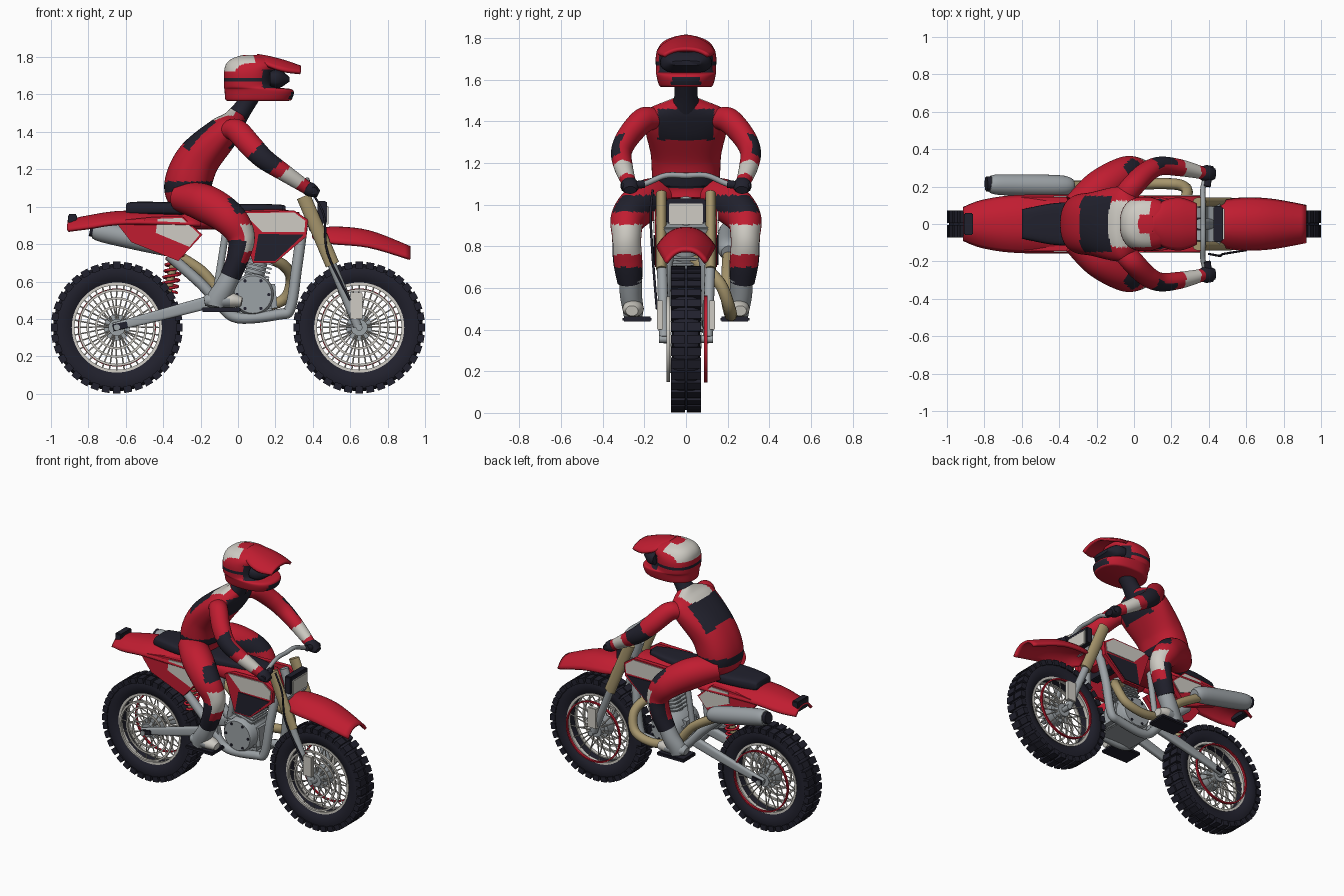
import bpy, bmesh, math
from mathutils import Vector, Matrix

if "Cube" in bpy.data.objects:
    bpy.data.objects.remove(bpy.data.objects["Cube"])


def material(name, rgb):
    m = bpy.data.materials.new(name)
    m.use_nodes = True
    m.diffuse_color = (*rgb, 1)
    m.node_tree.nodes["Principled BSDF"].inputs["Base Color"].default_value = (*rgb, 1)
    return m


RED = material("red", (.53, .012, .030))
BLACK = material("blue black", (.015, .015, .026))
WHITE = material("off white", (.62, .60, .55))
GREY = material("metal grey", (.33, .36, .38))
TAN = material("tan metal", (.38, .30, .15))


def finish(name, mesh, mats, angle=40):
    if isinstance(mesh, bmesh.types.BMesh):
        bm, mesh = mesh, bpy.data.meshes.new(name)
        bmesh.ops.recalc_face_normals(bm, faces=bm.faces[:])
        bm.to_mesh(mesh)
        bm.free()
    for m in mats:
        mesh.materials.append(m)
    ob = bpy.data.objects.new(name, mesh)
    bpy.context.collection.objects.link(ob)
    bpy.ops.object.select_all(action='DESELECT')
    ob.select_set(True)
    bpy.context.view_layer.objects.active = ob
    bpy.ops.object.shade_smooth_by_angle(angle=math.radians(angle))
    return ob


def smooth_path(pts, steps):
    """Catmull-Rom interpolation of equal-length tuples."""
    p = [pts[0], *pts, pts[-1]]
    out = []
    for i in range(1, len(p) - 2):
        for k in range(steps):
            t = k / steps
            out.append([b + .5 * t * (c - a + t * (2 * a - 5 * b + 4 * c - d + t * (3 * (b - c) + d - a)))
                        for a, b, c, d in zip(p[i - 1], p[i], p[i + 1], p[i + 2])])
    return out + [list(pts[-1])]


def loft(name, stations, mats, rule=None, sides=28, steps=6, power=1.0, axis=None):
    """Skin rings (x, y, z, half width, half depth) along a path."""
    st = smooth_path(stations, steps)
    bm, rings = bmesh.new(), []
    soft = lambda v: math.copysign(abs(v) ** power, v)
    for i, (x, y, z, a, b) in enumerate(st):
        t = (Vector(st[min(i + 1, len(st) - 1)][:3]) - Vector(st[max(i - 1, 0)][:3])).normalized()
        t = Vector(axis) if axis else t
        side = (Vector((0, 1, 0)) - t * t.y).normalized()
        up = t.cross(side)
        angles = [math.tau * k / sides for k in range(sides)]
        rings.append([bm.verts.new(Vector((x, y, z)) + side * a * soft(math.cos(q)) + up * b * soft(math.sin(q)))
                      for q in angles])
    for r, n in zip(rings, rings[1:]):
        for k in range(sides):
            bm.faces.new((r[k], r[(k + 1) % sides], n[(k + 1) % sides], n[k]))
    bm.faces.new(rings[0])
    bm.faces.new(rings[-1])
    bmesh.ops.recalc_face_normals(bm, faces=bm.faces[:])
    if rule:
        for f in bm.faces:
            f.material_index = rule(f.calc_center_median(), f.normal)
    return finish(name, bm, mats, 50)


def shell(name, stations, mat, thick=.018, cols=16):
    """Arched sheet from (x, z, half width, side drop)."""
    bm = bmesh.new()
    rows = [[bm.verts.new((x, w * (2 * k / cols - 1), z - d * abs(2 * k / cols - 1) ** 2.5)) for k in range(cols + 1)]
            for x, z, w, d in smooth_path(stations, 5)]
    for r, n in zip(rows, rows[1:]):
        for k in range(cols):
            bm.faces.new((r[k], r[k + 1], n[k + 1], n[k]))
    ob = finish(name, bm, [mat])
    mod = ob.modifiers.new("thickness", 'SOLIDIFY')
    mod.thickness, mod.offset = thick, 0
    return ob


def tube(name, pts, r, mat, smooth=True):
    cu = bpy.data.curves.new(name, 'CURVE')
    cu.dimensions, cu.bevel_depth, cu.bevel_resolution, cu.use_fill_caps = '3D', r, 3, True
    pts = smooth_path(pts, 6) if smooth else pts
    sp = cu.splines.new('POLY')
    sp.points.add(len(pts) - 1)
    for p, q in zip(sp.points, pts):
        p.co = (*q, 1)
    helper = bpy.data.objects.new(name + "_path", cu)
    mesh = bpy.data.meshes.new_from_object(helper)
    bpy.data.objects.remove(helper)
    return finish(name, mesh, [mat])


def lathe(name, x, z, profile, mat, y=0, seg=64):
    """Revolve a closed (radius, y) loop about a sideways axis."""
    bm = bmesh.new()
    rings = [[bm.verts.new((x + r * math.cos(math.tau * k / seg), y + v, z + r * math.sin(math.tau * k / seg)))
              for r, v in profile] for k in range(seg)]
    n = len(profile)
    for i in range(seg):
        a, b = rings[i], rings[(i + 1) % seg]
        for k in range(n):
            bm.faces.new((a[k], a[(k + 1) % n], b[(k + 1) % n], b[k]))
    return finish(name, bm, [mat])


def band(r0, r1, w):
    return [(r0, -w), (r1, -w), (r1, w), (r0, w)]


def box(name, loc, size, mat, tilt=0, bevel=.006):
    bm = bmesh.new()
    bmesh.ops.create_cube(bm, size=1, matrix=Matrix.Translation(loc) @ Matrix.Rotation(tilt, 4, 'Y')
                          @ Matrix.Diagonal((*size, 1)))
    bmesh.ops.bevel(bm, geom=bm.edges[:], offset=bevel, segments=2, affect='EDGES')
    return finish(name, bm, [mat])


def plate(name, outline, y0, y1, mat):
    bm = bmesh.new()
    f = bm.faces.new([bm.verts.new((x, y0, z)) for x, z in outline])
    ext = bmesh.ops.extrude_face_region(bm, geom=[f])
    bmesh.ops.translate(bm, vec=(0, y1 - y0, 0), verts=[g for g in ext["geom"] if isinstance(g, bmesh.types.BMVert)])
    return finish(name, bm, [mat])


# Wheels: tyre, knobs, rim edges, spokes, hub and brake rings
for label, cx in (("rear", -.648), ("front", .648)):
    cz = .354
    lathe(label + "_tyre", cx, cz, [(.232, -.04), (.26, -.06), (.30, -.067), (.325, -.06), (.34, -.035),
                                    (.34, .035), (.325, .06), (.30, .067), (.26, .06), (.232, .04)], BLACK)
    bm = bmesh.new()
    for k in range(36):
        turn = Matrix.Translation((cx, 0, cz)) @ Matrix.Rotation(math.tau * k / 36, 4, 'Y')
        for y in (-.038, .038):
            bmesh.ops.create_cube(bm, size=1, matrix=turn @ Matrix.Translation((.334, y, 0))
                                  @ Matrix.Diagonal((.036, .066, .042, 1)))
    finish(label + "_tyre_knobs", bm, [BLACK])
    for s, side in ((-1, "near"), (1, "far")):
        lathe(f"{label}_{side}_rim_edge", cx, cz, band(.226, .241, .012), WHITE, s * .038)
    lathe(label + "_hub", cx, cz, band(.01, .045, .075), GREY, seg=24)
    lathe(label + "_hub_flange", cx, cz, band(.03, .07, .035), GREY, seg=32)
    lathe(label + "_near_outer_ring", cx, cz, band(.194, .206, .008), WHITE, -.085)
    lathe(label + "_far_outer_ring", cx, cz, band(.2, .209, .008), RED, .095)
    for r in (.105, .15):
        lathe(label + "_brake_disc", cx, cz, band(r, r + .012, .004), WHITE, -.075)
    for k in range(36):
        q, s = math.tau * k / 36, 1 if k % 2 else -1
        lean = q + .12 * (1 if k % 4 < 2 else -1)
        tube(label + "_spoke", [(cx + .04 * math.cos(lean), s * .06, cz + .04 * math.sin(lean)),
                                (cx + .235 * math.cos(q), s * .03, cz + .235 * math.sin(q))], .004, WHITE, False)
    tube(label + "_axle", [(cx, -.13, cz), (cx, .13, cz)], .018, GREY, False)

# Bodywork
shell("rear_fender", [(-.91, .92, .085, .05), (-.8, .945, .125, .06), (-.6, .97, .15, .06), (-.2, .96, .15, .06)], RED)
shell("front_fender", [(.4, .86, .06, .03), (.5, .885, .125, .08), (.7, .865, .132, .08), (.92, .78, .095, .06)], RED)
loft("tank", [(-.3, 0, .93, .1, .05), (0, 0, .93, .12, .06), (.2, 0, .9, .13, .09), (.33, 0, .9, .08, .07)], [RED], power=.7)
loft("seat", [(-.6, 0, .985, .075, .02), (-.57, 0, .99, .085, .035), (-.38, 0, .99, .115, .035), (-.1, 0, .98, .1, .035),
              (.12, 0, .985, .08, .03), (.24, 0, .99, .05, .02)], [BLACK], power=.5, axis=(1, 0, 0))
box("tail_light", (-.885, 0, .925), (.05, .12, .07), BLACK)
box("filler_cap", (.225, 0, .995), (.06, .08, .03), BLACK)
box("radiator", (.25, 0, .83), (.06, .2, .1), BLACK)
box("headlight_shell", (.45, 0, .97), (.05, .19, .12), BLACK)
box("headlight_lens", (.477, 0, .955), (.012, .165, .1), WHITE, bevel=.003)

for s, side in ((-1, "near"), (1, "far")):
    plate(side + "_rear_panel", [(-.64, .9), (-.6, .93), (-.45, .945), (-.3, .95), (-.19, .85), (-.32, .71), (-.57, .81)],
          s * .11, s * .145, RED)
    plate(side + "_rear_panel_patch", [(-.43, .935), (-.3, .94), (-.205, .85), (-.26, .785), (-.44, .86)],
          s * .144, s * .15, WHITE)
    plate(side + "_shroud", [(.0, .95), (.06, .975), (.3, .98), (.375, .93), (.365, .84), (.2, .7), (.08, .7)],
          s * .12, s * .15, RED)
    plate(side + "_shroud_patch", [(.03, .965), (.3, .97), (.36, .925), (.355, .865), (.13, .865)], s * .149, s * .155, WHITE)
    plate(side + "_shroud_dark_patch", [(.11, .855), (.35, .85), (.2, .71), (.085, .71)], s * .149, s * .155, BLACK)

    # Frame, swing arm, fork and pegs
    tube(side + "_frame", [(.345, s * .06, .9), (.315, s * .095, .68), (.28, s * .105, .46), (.22, s * .105, .425),
                           (0, s * .1, .405), (-.1, s * .1, .48), (-.2, s * .1, .59), (-.37, s * .09, .74)], .029, GREY)
    tube(side + "_subframe", [(-.12, s * .08, .52), (-.06, s * .08, .9)], .02, GREY, False)
    loft(side + "_swing_arm", [(-.67, s * .1, .355, .014, .022), (-.4, s * .1, .425, .018, .03), (-.08, s * .09, .51, .02, .035)],
         [GREY], power=.6)
    box(side + "_chain_adjuster", (-.63, s * .118, .362), (.08, .012, .035), BLACK, -.2, .004)
    loft(side + "_fork_upper", [(.35, s * .118, 1.055, .025, .038), (.505, s * .118, .69, .025, .038)], [TAN])
    tube(side + "_fork_lower", [(.495, s * .115, .71), (.64, s * .105, .36)], .025, GREY, False)
    box(side + "_fork_guard", (.632, s * .125, .47), (.068, .03, .14), WHITE, bevel=.003)
    box(side + "_foot_peg", (-.09, s * .235, .45), (.21, .14, .024), BLACK)
    tube(side + "_hand_grip", [(.39, s * .2, 1.1), (.405, s * .31, 1.085)], .02, BLACK, False)

box("lower_fork_clamp", (.42, 0, .89), (.08, .25, .03), GREY, .4)
tube("steering_head", [(.355, 0, 1.03), (.41, 0, .88)], .03, GREY, False)
tube("handlebar", [(.405, y, z) if abs(y) > .25 else (.37, y, z) for y, z in
                   ((-.3, 1.085), (-.2, 1.1), (-.1, 1.14), (0, 1.14), (.1, 1.14), (.2, 1.1), (.3, 1.085))], .014, GREY)
tube("brake_cable", [(.4, -.16, 1.07), (.46, -.17, .95), (.48, -.16, .75), (.6, -.14, .5)], .006, BLACK)

# Engine, shock and exhaust
box("engine_block", (.07, 0, .51), (.27, .17, .19), GREY, -.1, .03)
box("skid_plate", (.09, 0, .405), (.26, .2, .02), GREY, -.05)
lathe("engine_cover", .08, .53, [(.001, -.125), (.1, -.125), (.112, -.11), (.112, .11), (.1, .125), (.001, .125)], GREY, seg=40)
for k in range(6):
    q = math.tau * k / 6
    lathe("cover_bolt", .08 + .085 * math.cos(q), .53 + .085 * math.sin(q), band(.001, .009, .13), BLACK, seg=10)
tube("cylinder", [(.08, 0, .6), (.13, 0, .8)], .055, GREY, False)
for k in range(6):
    box("cooling_fin", (.09 + .007 * k, 0, .64 + .023 * k), (.16, .17, .01), GREY, .25, .003)
tube("shock_body", [(-.38, 0, .52), (-.33, 0, .76)], .022, TAN, False)
tube("shock_spring", [(-.37 + .035 * t / 60 + .042 * math.cos(t * .63), .042 * math.sin(t * .63), .54 + .2 * t / 60)
                      for t in range(61)], .008, RED, False)
tube("exhaust_pipe", [(.14, .04, .73), (.24, .1, .69), (.285, .17, .61), (.24, .21, .5), (.08, .215, .47),
                      (-.08, .2, .53), (-.2, .2, .66), (-.38, .205, .77)], .03, TAN)
loft("muffler", [(-.33, .205, .77, .035, .035), (-.4, .205, .795, .056, .056), (-.7, .21, .86, .056, .056),
                 (-.77, .215, .875, .045, .045)], [GREY])
tube("muffler_tip", [(-.76, .215, .873), (-.79, .215, .88)], .04, BLACK, False)


# Rider
def suit(p, n):
    if 1.08 < p.z < 1.135:
        return 1
    if p.z > 1.462 and n.x < .3 and abs(p.y) < .125:
        return 2
    along = .6 * p.x + .8 * p.z
    chest = n.x > .2 and abs(p.y) < .135 and 1.31 < p.z < 1.46
    back = n.x < .1 and abs(p.y) < .15 and .875 < along < 1.09 and p.x > -.29
    return 1 if chest or back else 0


SUIT = [RED, BLACK, WHITE, GREY]
loft("torso", [(-.26, 0, 1.02, .13, .1), (-.27, 0, 1.11, .16, .125), (-.215, 0, 1.25, .17, .118), (-.085, 0, 1.39, .2, .092),
               (-.03, 0, 1.45, .18, .068), (.0, 0, 1.505, .06, .045)], SUIT, suit, 96, 16, .85)
loft("neck", [(-.02, 0, 1.46, .075, .06), (.03, 0, 1.53, .055, .05), (.08, 0, 1.61, .06, .05)], [BLACK])

for s, side in ((-1, "near"), (1, "far")):
    def sleeve(p, n):
        along = p.x - p.z
        if -1.21 < along < -1.01 and n.y * s > .1:
            return 1
        return 2 if -.935 < along < -.79 else 0

    def trousers(p, n):
        if p.z < .7 or (n.y * s > .2 and n.x < .4 and p.z < .82):
            return 1
        if n.x > .25 and .76 < p.z < .905:
            return 2
        return 1 if n.x > .25 and .965 < p.z < 1.045 and p.x > -.14 else 0

    loft(side + "_arm", [(-.05, s * .15, 1.41, .06, .05), (-.005, s * .205, 1.405, .06, .062), (.065, s * .275, 1.33, .055, .062),
                         (.14, s * .31, 1.255, .05, .056), (.25, s * .3, 1.18, .045, .046), (.37, s * .272, 1.1, .033, .035)],
         SUIT, sleeve, 40, 14)
    loft(side + "_hand", [(.35, s * .272, 1.11, .03, .03), (.39, s * .27, 1.09, .045, .038), (.43, s * .268, 1.07, .03, .02)], [BLACK])
    loft(side + "_leg", [(-.3, s * .08, 1.05, .09, .08), (-.18, s * .19, 1.02, .1, .1), (-.05, s * .275, .94, .085, .092),
                         (.015, s * .285, .84, .07, .075), (.0, s * .28, .73, .07, .06), (-.04, s * .27, .63, .06, .055)],
         SUIT, trousers, 48, 14)
    loft(side + "_boot", [(-.03, s * .265, .65, .055, .052), (-.07, s * .265, .57, .053, .055), (-.11, s * .255, .5, .05, .06),
                          (-.12, s * .255, .465, .045, .05)], [GREY])
    loft(side + "_boot_foot", [(-.18, s * .25, .495, .03, .025), (-.14, s * .25, .5, .045, .04), (-.04, s * .255, .5, .05, .04),
                               (.02, s * .26, .49, .03, .025)], [GREY, WHITE], lambda p, n: int(p.x > -.05))


# Helmet with eye opening, chin vent, peak and goggles
def helmet(p, n):
    eyes = p.x > .13 and abs(p.y) < .138 and 1.635 < p.z < 1.735
    vent = n.x > .5 and abs(p.y) < .07 and 1.575 < p.z < 1.615
    if eyes or vent or 1.668 < p.z < 1.69:
        return 1
    streak = .03 < p.x and abs(p.y) < .05
    return 2 if p.z > 1.725 and p.x < .085 and abs(p.y) < .125 and not streak else 0


loft("helmet", [(.105, 0, 1.565, .115, .16), (.11, 0, 1.575, .13, .178), (.11, 0, 1.625, .143, .182),
                (.06, 0, 1.645, .144, .135), (.058, 0, 1.715, .145, .133), (.075, 0, 1.76, .13, .14),
                (.075, 0, 1.79, .1, .11), (.075, 0, 1.81, .05, .055)], SUIT, helmet, 72, 8, .85, (0, 0, 1))
loft("goggles", [(.17, 0, 1.683, .125, .045), (.22, 0, 1.683, .115, .05), (.275, 0, 1.68, .07, .012)], [BLACK], power=.7)
shell("helmet_peak", [(.1, 1.808, .06, .02), (.16, 1.798, .12, .045), (.25, 1.775, .135, .05), (.335, 1.745, .105, .03)], RED)
